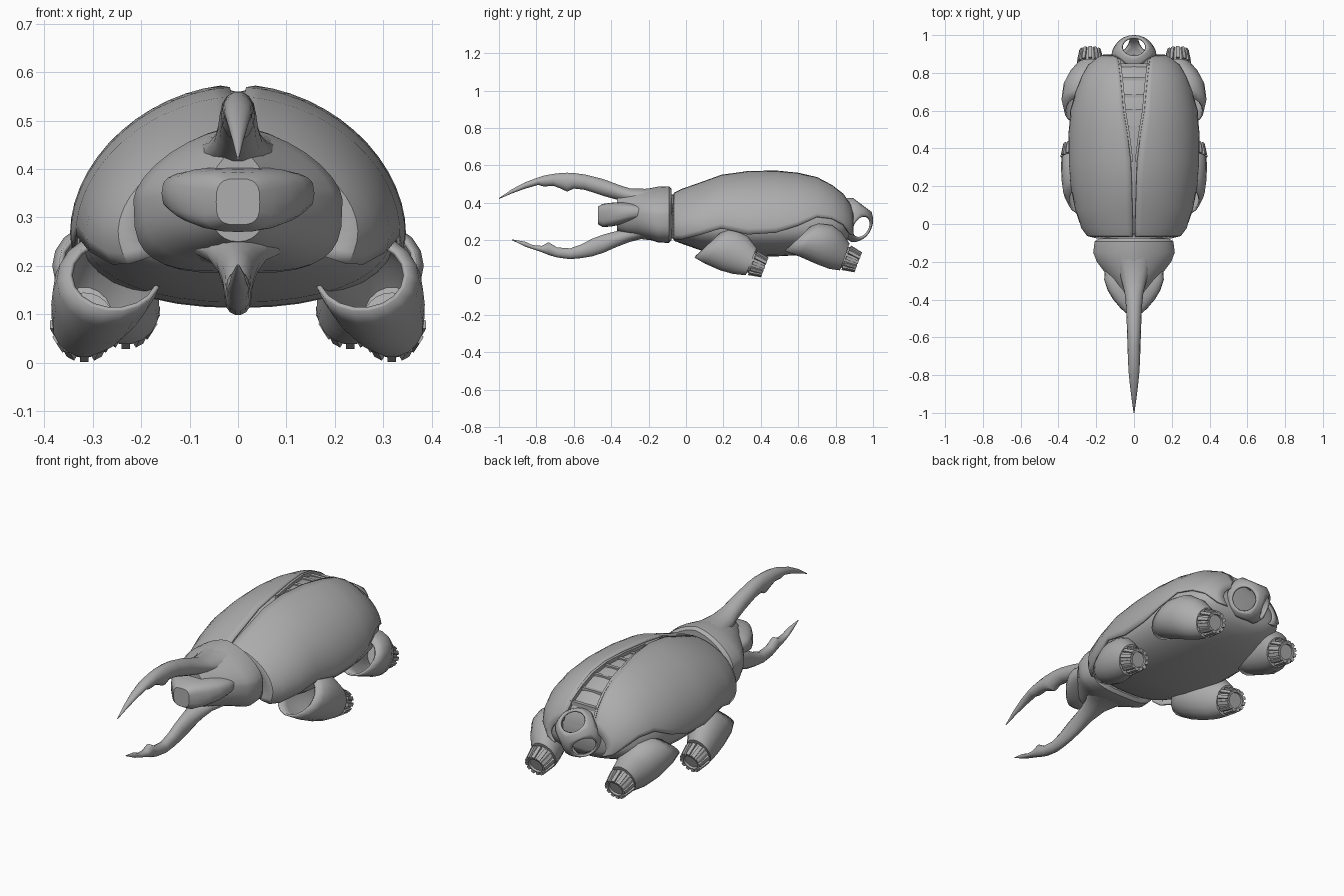
import bpy, bmesh, math
from mathutils import Vector, Matrix

if "Cube" in bpy.data.objects:
    bpy.data.objects.remove(bpy.data.objects["Cube"])

grey = bpy.data.materials.new("hull_grey")
grey.diffuse_color = (0.42, 0.42, 0.42, 1)
grey.use_nodes = True
grey.node_tree.nodes["Principled BSDF"].inputs["Base Color"].default_value = grey.diffuse_color


def finish(name, bm, thick=0, angle=38):
    bmesh.ops.remove_doubles(bm, verts=bm.verts, dist=0.0005)
    bmesh.ops.recalc_face_normals(bm, faces=bm.faces)
    me = bpy.data.meshes.new(name)
    bm.to_mesh(me)
    bm.free()
    me.materials.append(grey)
    ob = bpy.data.objects.new(name, me)
    bpy.context.collection.objects.link(ob)
    bpy.ops.object.select_all(action='DESELECT')
    ob.select_set(True)
    bpy.context.view_layer.objects.active = ob
    bpy.ops.object.shade_smooth_by_angle(angle=math.radians(angle))
    if thick:
        mod = ob.modifiers.new("thickness", 'SOLIDIFY')
        mod.thickness = thick
        mod.offset = 0
    return ob


def loft(name, rings, closed=True, cap_start=True, cap_end=True, thick=0):
    bm = bmesh.new()
    rows = [[bm.verts.new(p) for p in r] for r in rings]
    n = len(rows[0])
    for a, b in zip(rows, rows[1:]):
        for i in range(n if closed else n - 1):
            j = (i + 1) % n
            bm.faces.new((a[i], a[j], b[j], b[i]))
    if cap_start:
        bm.faces.new(rows[0])
    if cap_end:
        bm.faces.new(rows[-1])
    return finish(name, bm, thick)


def sgnpow(v, e):
    return math.copysign(abs(v) ** e, v)


def oval(x, y, z0, z1, hw, n=20, p=2.0, shear=0.0, p_top=None):
    """Upright superellipse ring; shear leans it along y."""
    c, h, pts = (z0 + z1) / 2, (z1 - z0) / 2, []
    for i in range(n):
        t = 2 * math.pi * i / n
        e = 2 / (p_top if p_top and math.sin(t) > 0 else p)
        dz = h * sgnpow(math.sin(t), e)
        pts.append((x + hw * sgnpow(math.cos(t), e), y + shear * dz, c + dz))
    return pts


def lerp_key(keys, y):
    for a, b in zip(keys, keys[1:]):
        if y <= b[0]:
            f = max(0, (y - a[0]) / (b[0] - a[0]))
            return [u + (v - u) * f for u, v in zip(a, b)]
    return list(keys[-1])


# Abdomen stations: y, half width, top, shell edge, belly, half gap
C = 0.27
BODY = [
    (-0.072, 0.20, 0.425, 0.215, 0.21, 0.004),
    (-0.06, 0.25, 0.455, 0.20, 0.195, 0.004),
    (-0.02, 0.28, 0.475, 0.20, 0.18, 0.005),
    (0.08, 0.313, 0.51, 0.225, 0.145, 0.008),
    (0.19, 0.335, 0.55, 0.262, 0.125, 0.011),
    (0.33, 0.345, 0.570, 0.225, 0.115, 0.016),
    (0.48, 0.347, 0.575, 0.235, 0.113, 0.035),
    (0.60, 0.338, 0.566, 0.28, 0.12, 0.055),
    (0.70, 0.318, 0.545, 0.33, 0.13, 0.064),
    (0.78, 0.285, 0.505, 0.32, 0.15, 0.072),
    (0.84, 0.245, 0.46, 0.285, 0.175, 0.08),
    (0.875, 0.20, 0.41, 0.23, 0.20, 0.086),
    (0.892, 0.165, 0.37, 0.22, 0.22, 0.088)]

# Inner body with flat belly, sitting just under the shells
rings = []
for y, w, top, edge, belly, gap in BODY:
    pts = []
    y = y if y < 0.84 else 0.84 + (y - 0.84) * 0.6
    for i in range(36):
        t = 2 * math.pi * i / 36
        s, c = math.sin(t), math.cos(t)
        if s >= 0:
            pts.append((w * 0.95 * sgnpow(c, 1.07), y, C + (top - C - 0.026) * s ** 1.07))
        else:
            pts.append((w * 0.95 * sgnpow(c, 0.9), y, C + (C - belly) * sgnpow(s, 0.9)))
    rings.append(pts)
loft("abdomen", rings)

# Two wing shells with a widening gap and a wavy lower edge
for side, label in ((-1, "left"), (1, "right")):
    rings = []
    for y, w, top, edge, belly, gap in BODY:
        h, w = top - C - 0.005, w - 0.005
        a0 = math.asin(max(-0.9, min(0.9, (edge - C) / h)))
        a1 = math.acos((gap / w) ** 0.93)
        row = []
        for i in range(15):
            a = a0 + (a1 - a0) * i / 14
            row.append((side * w * sgnpow(math.cos(a), 1.07), y, C + h * sgnpow(math.sin(a), 1.07)))
        rings.append(row)
    loft(label + "_wing_shell", rings, False, False, False, 0.01)

# Ribs and side rails in the gap between the shells
bm = bmesh.new()
for y in (0.43, 0.51, 0.60, 0.68, 0.77, 0.84):
    k = lerp_key(BODY, y)
    m = Matrix.Translation((0, y, k[2] - 0.031)) @ Matrix.Diagonal((2 * k[5], 0.018, 0.02, 1))
    bmesh.ops.create_cube(bm, size=1, matrix=m)
finish("back_ribs", bm)
for side, label in ((-1, "left"), (1, "right")):
    rings = []
    for k in BODY[5:-1]:
        x, z = side * (k[5] - 0.006), k[2] - 0.022
        rings.append([(x + a * 0.006, k[0], z + b * 0.012)
                      for a, b in ((-1, -1), (1, -1), (1, 1), (-1, 1))])
    loft(label + "_back_rail", rings)

# Neck and head: y, half width, bottom, top, lower roundness
loft("neck", [oval(0, -0.10, 0.21, 0.45, 0.165), oval(0, -0.05, 0.21, 0.44, 0.17)])
HEAD = [(-0.077, 0.185, 0.20, 0.475, 3.2), (-0.092, 0.208, 0.185, 0.488, 3.4),
        (-0.15, 0.216, 0.188, 0.486, 3.4), (-0.20, 0.197, 0.205, 0.476, 3.0),
        (-0.26, 0.152, 0.22, 0.468, 2.5), (-0.32, 0.105, 0.232, 0.458, 2.3),
        (-0.37, 0.065, 0.25, 0.44, 2.2)]
loft("head", [oval(0, y, a, b, w, 32, p, 0, 1.6) for y, w, a, b, p in HEAD])

# Visor wedge between the horns
VISOR = [(-0.25, 0.155, 0.31, 0.39), (-0.295, 0.158, 0.30, 0.40), (-0.35, 0.14, 0.283, 0.404),
         (-0.40, 0.11, 0.273, 0.40), (-0.445, 0.072, 0.27, 0.394), (-0.47, 0.045, 0.285, 0.38)]
loft("visor", [oval(0, y, a, b, w, 24, 3.2) for y, w, a, b in VISOR])

# Curved horns with teeth on the facing edges
UPPER = [(-0.14, 0.11, 0.38, 0.48), (-0.22, 0.085, 0.38, 0.476), (-0.30, 0.066, 0.395, 0.478),
         (-0.36, 0.05, 0.413, 0.497), (-0.44, 0.042, 0.435, 0.527), (-0.54, 0.038, 0.468, 0.552),
         (-0.60, 0.036, 0.475, 0.56), (-0.635, 0.035, 0.458, 0.562), (-0.67, 0.034, 0.475, 0.56),
         (-0.71, 0.032, 0.49, 0.555), (-0.76, 0.030, 0.486, 0.546), (-0.79, 0.028, 0.495, 0.536),
         (-0.86, 0.021, 0.475, 0.51), (-0.93, 0.012, 0.45, 0.473), (-1.0, 0.002, 0.42, 0.425)]
LOWER = [(-0.16, 0.15, 0.195, 0.29), (-0.24, 0.10, 0.205, 0.28), (-0.30, 0.065, 0.19, 0.268),
         (-0.37, 0.045, 0.163, 0.25), (-0.44, 0.035, 0.132, 0.232), (-0.50, 0.03, 0.113, 0.21),
         (-0.56, 0.028, 0.103, 0.178), (-0.62, 0.027, 0.098, 0.157), (-0.69, 0.026, 0.107, 0.162),
         (-0.735, 0.025, 0.12, 0.19), (-0.77, 0.023, 0.135, 0.17), (-0.82, 0.018, 0.152, 0.174),
         (-0.86, 0.014, 0.165, 0.192), (-0.93, 0.002, 0.2, 0.204)]
for name, keys in (("upper_horn", UPPER), ("lower_horn", LOWER)):
    loft(name, [oval(0, y, a, b, w, 14) for y, w, a, b in keys])

# Legs as open scoops: x, y, bottom, top, half width, lean
FRONT_LEG = [(0.254, 0.125, 0.11, 0.252, 0.092, 1.1), (0.270, 0.17, 0.078, 0.26, 0.100, 0.75),
             (0.286, 0.23, 0.042, 0.25, 0.092, 0.45), (0.303, 0.29, 0.023, 0.217, 0.078, 0.4),
             (0.318, 0.345, 0.016, 0.157, 0.063, 0.4)]
REAR_LEG = [(0.280, 0.60, 0.145, 0.272, 0.085, 1.1), (0.282, 0.66, 0.115, 0.285, 0.097, 0.6),
            (0.274, 0.74, 0.075, 0.277, 0.094, 0.4), (0.253, 0.80, 0.05, 0.237, 0.083, 0.35),
            (0.232, 0.845, 0.042, 0.182, 0.066, 0.35)]


def nozzle(name, pos, side):
    """Ribbed thruster with a recessed centre, built along local z."""
    m = Matrix.Translation((side * pos[0], pos[1], pos[2])) @ \
        Vector((0, 0.93, -0.36)).to_track_quat('Z', 'Y').to_matrix().to_4x4()
    profile = ((0.060, -0.03), (0.058, 0.03), (0.049, 0.062), (0.040, 0.062), (0.038, 0.052))
    rings = [[m @ Vector((r * math.cos(t * math.tau / 24), r * math.sin(t * math.tau / 24), z))
              for t in range(24)] for r, z in profile]
    loft(name + "_nozzle", rings)
    bm = bmesh.new()
    for i in range(12):
        rib = m @ Matrix.Rotation(i * math.tau / 12, 4, 'Z') @ Matrix.Translation((0.057, 0, 0.03)) \
            @ Matrix.Rotation(-0.2, 4, 'Y') @ Matrix.Diagonal((0.014, 0.018, 0.07, 1))
        bmesh.ops.create_cube(bm, size=1, matrix=rib)
    finish(name + "_nozzle_ribs", bm)


for side, label in ((-1, "left"), (1, "right")):
    for part, keys, pos in (("front", FRONT_LEG, (0.318, 0.36, 0.078)),
                            ("rear", REAR_LEG, (0.232, 0.86, 0.105))):
        name = label + "_" + part + "_leg"
        loft(name, [oval(side * x, y, a, b, w, 18, 2.0, s) for x, y, a, b, w, s in keys],
             cap_start=False, thick=0.01)
        nozzle(name, pos, side)

# Tail cage: ball with round openings, three of them meeting at the back hub
bm = bmesh.new()
r2, r3, r6 = (1 / math.sqrt(k) for k in (2, 3, 6))
turn = Matrix(((0, r2, -r2), (r3, r3, r3), (2 * r6, -r6, -r6)))
centre, N = Vector((0, 0.888, 0.308)), 32
for axis in ((1, 0, 0), (-1, 0, 0), (0, 1, 0), (0, -1, 0), (0, 0, 1), (0, 0, -1)):
    d = Vector(axis)
    u = Vector((axis[1], axis[2], axis[0]))
    v = d.cross(u)
    rows = []
    for f in (0.0, 0.5, 1.0):
        row = []
        for i in range(N):
            c, s = math.cos(i * math.tau / N), math.sin(i * math.tau / N)
            r = 0.66 + (1 / max(abs(c), abs(s)) - 0.66) * f
            p = turn @ ((d + u * c * r + v * s * r).normalized() * 0.113)
            p.y *= 0.94
            row.append(bm.verts.new(centre + p))
        rows.append(row)
    for a, b in zip(rows, rows[1:]):
        for i in range(N):
            j = (i + 1) % N
            bm.faces.new((a[i], a[j], b[j], b[i]))
finish("tail_cage", bm, 0.012)
